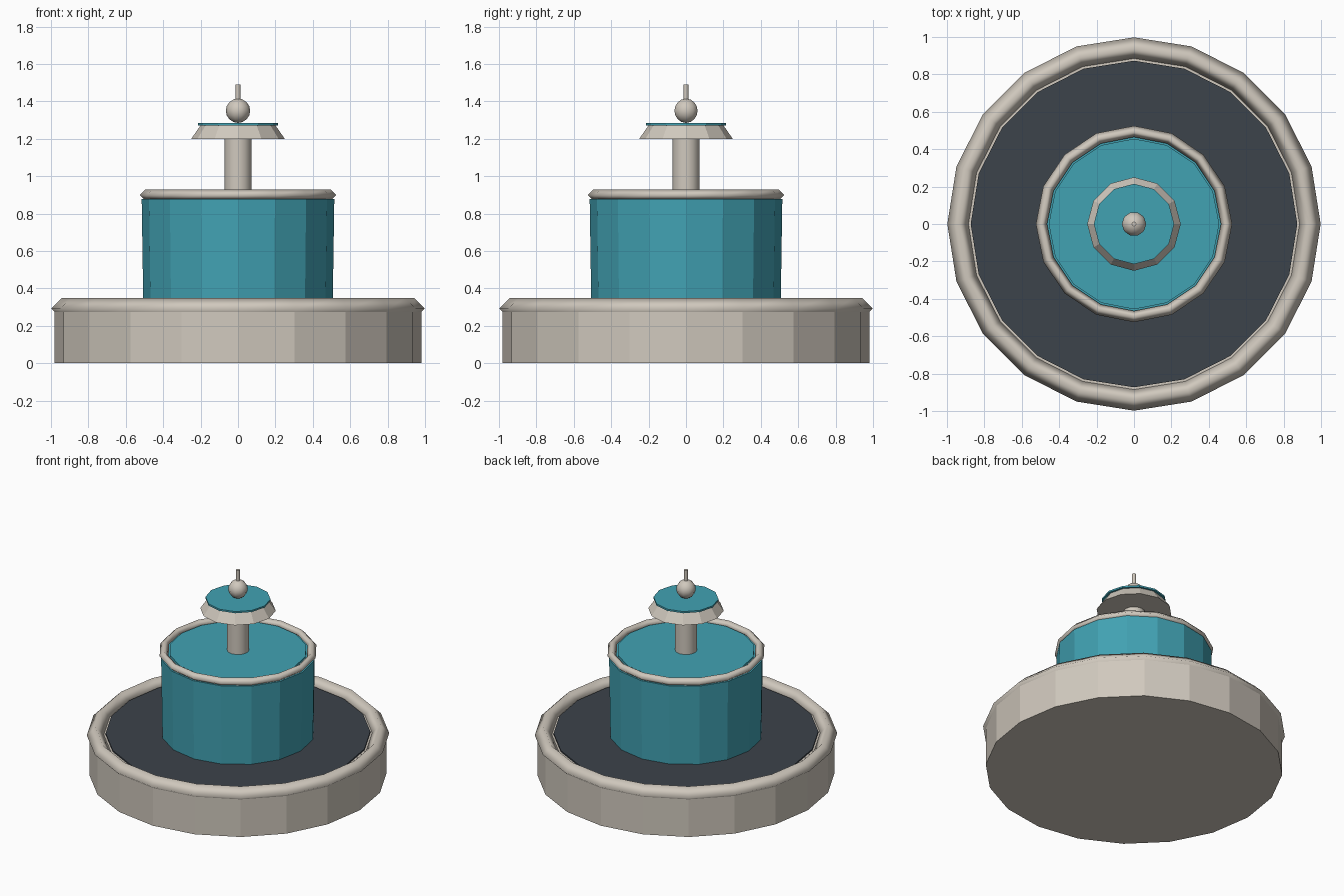
import bpy, bmesh, math

cube = bpy.data.objects.get("Cube")
if cube:
    bpy.data.objects.remove(cube, do_unlink=True)


def material(name, rgb):
    mat = bpy.data.materials.new(name)
    mat.use_nodes = True
    mat.diffuse_color = (*rgb, 1)
    mat.node_tree.nodes["Principled BSDF"].inputs["Base Color"].default_value = (*rgb, 1)
    return mat


STONE = material("warm stone", (0.63, 0.58, 0.51))
TEAL = material("teal water", (0.053, 0.36, 0.45))
DARK = material("dark basin", (0.045, 0.056, 0.069))


def lathe(name, profile, sides, mat, closed=False, smooth=None):
    """Spin (radius, height) points about z; open profiles get flat end caps."""
    bm = bmesh.new()
    rings = []
    for r, z in profile:
        angles = [2 * math.pi * i / sides for i in range(sides)]
        rings.append([bm.verts.new((r * math.cos(a), r * math.sin(a), z)) for a in angles])
    pairs = list(zip(rings, rings[1:]))
    if closed:
        pairs.append((rings[-1], rings[0]))
    else:
        bm.faces.new(rings[0])
        bm.faces.new(rings[-1])
    for low, high in pairs:
        for i in range(sides):
            j = (i + 1) % sides
            bm.faces.new((low[i], low[j], high[j], high[i]))
    bmesh.ops.recalc_face_normals(bm, faces=bm.faces)
    mesh = bpy.data.meshes.new(name)
    bm.to_mesh(mesh)
    bm.free()
    mesh.materials.append(mat)
    obj = bpy.data.objects.new(name, mesh)
    bpy.context.collection.objects.link(obj)
    if smooth:
        bpy.ops.object.select_all(action='DESELECT')
        obj.select_set(True)
        bpy.context.view_layer.objects.active = obj
        bpy.ops.object.shade_smooth_by_angle(angle=math.radians(smooth))
    return obj


def rim(name, radius, thick, z, sides):
    """Ring with a diamond section, shaded soft."""
    section = [(radius + thick, z), (radius, z + thick), (radius - thick, z), (radius, z - thick)]
    return lathe(name, section, sides, STONE, closed=True, smooth=100)


# Lower basin
lathe("basin_base", [(0.98, 0), (0.98, 0.295)], 20, STONE)
rim("basin_rim", 0.94, 0.058, 0.292, 20)
lathe("basin_floor", [(0.873, 0.28), (0.873, 0.305)], 20, DARK)

# Middle drum
lathe("drum", [(0.506, 0.29), (0.515, 0.878)], 16, TEAL)
rim("drum_rim", 0.495, 0.03, 0.9, 16)
lathe("drum_pool", [(0.456, 0.87), (0.456, 0.905)], 16, TEAL)

# Post and upper dish
lathe("post", [(0.073, 0.88), (0.073, 1.21)], 12, STONE, smooth=40)
lathe("upper_dish", [(0.25, 1.2), (0.2, 1.272)], 12, STONE)
lathe("upper_pool", [(0.215, 1.272), (0.215, 1.284)], 12, TEAL)

# Finial
steps = [math.pi * (i / 8 - 0.5) for i in range(1, 8)]
ball = [(0.001, 1.285)] + [(0.065 * math.cos(a), 1.35 + 0.065 * math.sin(a)) for a in steps] + [(0.001, 1.415)]
lathe("finial_ball", ball, 10, STONE, smooth=60)
lathe("finial_spike", [(0.013, 1.39), (0.013, 1.49)], 8, STONE, smooth=50)
